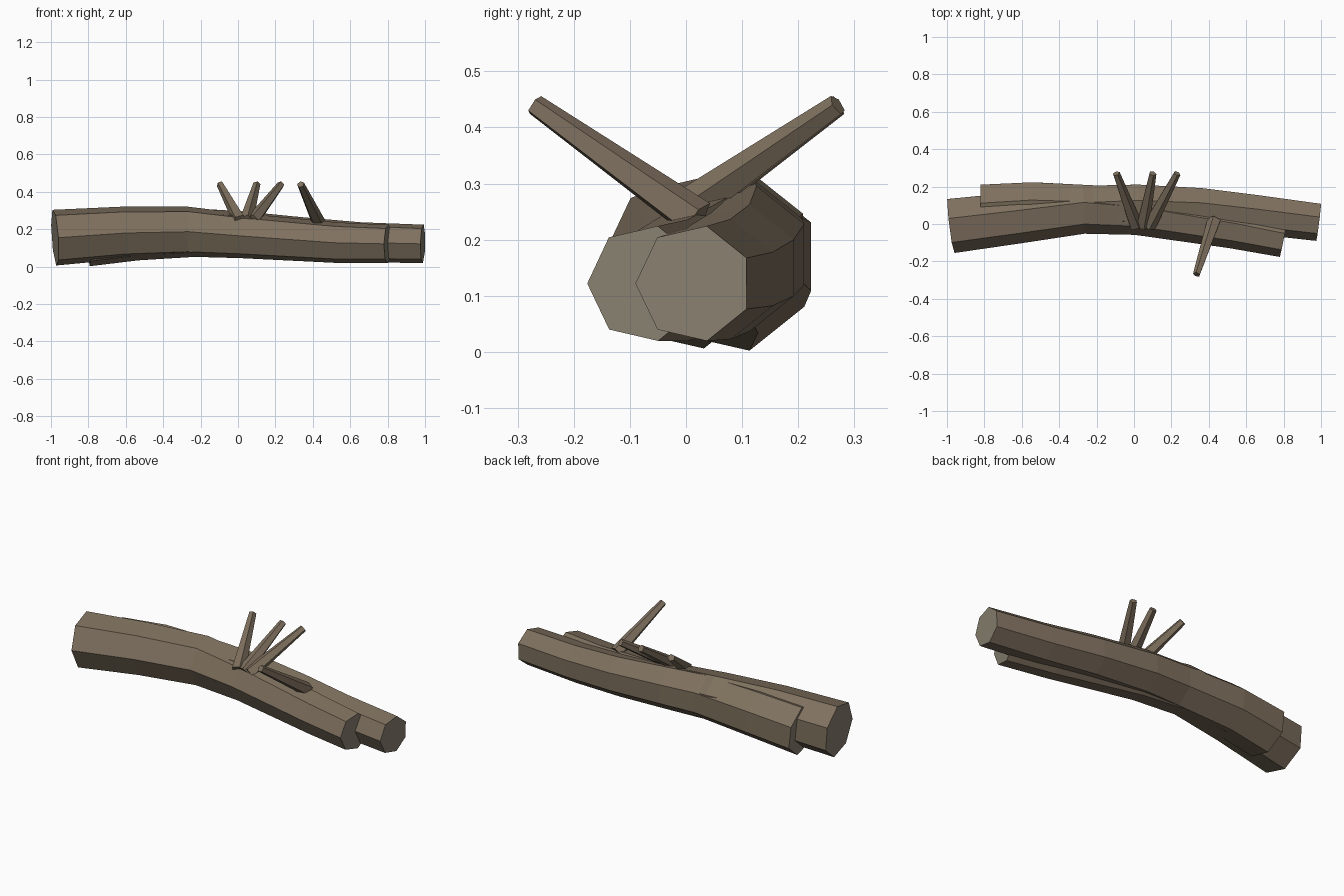
import bpy, bmesh, math
from mathutils import Vector

if "Cube" in bpy.data.objects:
    bpy.data.objects.remove(bpy.data.objects["Cube"])


def material(name, color):
    m = bpy.data.materials.new(name)
    m.diffuse_color = (*color, 1)
    m.use_nodes = True
    m.node_tree.nodes["Principled BSDF"].inputs["Base Color"].default_value = m.diffuse_color
    return m


bark = material("bark", (0.21, 0.163, 0.112))
cut_wood = material("cut_wood", (0.25, 0.22, 0.165))


def tube(name, points, sides, end_mat):
    """Flat-faced tube through (x, y, z, radius) points with capped ends."""
    bm = bmesh.new()
    pos = [Vector(p[:3]) for p in points]
    rings = []
    for i, p in enumerate(pos):
        t = (pos[min(i + 1, len(pos) - 1)] - pos[max(i - 1, 0)]).normalized()
        side = Vector((0, 0, 1)).cross(t).normalized()
        up = t.cross(side)
        ring = []
        for k in range(sides):
            a = math.pi + 2 * math.pi * k / sides
            ring.append(bm.verts.new(p + points[i][3] * (side * math.cos(a) + up * math.sin(a))))
        rings.append(ring)
    for r0, r1 in zip(rings, rings[1:]):
        for k in range(sides):
            n = (k + 1) % sides
            bm.faces.new((r0[k], r0[n], r1[n], r1[k]))
    for ring in (rings[0], rings[-1]):
        bm.faces.new(ring).material_index = 1
    bmesh.ops.recalc_face_normals(bm, faces=bm.faces)
    me = bpy.data.meshes.new(name)
    bm.to_mesh(me)
    bm.free()
    me.materials.append(bark)
    me.materials.append(end_mat)
    ob = bpy.data.objects.new(name, me)
    bpy.context.collection.objects.link(ob)
    return ob


# Two bent seven-sided logs lying side by side
tube("front_log", [(-0.978, -0.003, 0.155, 0.153), (-0.62, 0.04, 0.18, 0.144),
                   (-0.27, 0.085, 0.187, 0.137), (0.02, 0.064, 0.165, 0.123),
                   (0.53, -0.02, 0.128, 0.111), (0.80, -0.073, 0.122, 0.105)], 7, cut_wood)
tube("back_log", [(-0.805, 0.08, 0.143, 0.145), (-0.54, 0.097, 0.17, 0.140),
                  (-0.20, 0.088, 0.182, 0.131), (0.02, 0.098, 0.174, 0.125),
                  (0.35, 0.088, 0.15, 0.116), (0.65, 0.056, 0.13, 0.11),
                  (0.988, 0.014, 0.122, 0.105)], 7, cut_wood)

# Tapered broken-branch stubs: base -> tip
stubs = [((0.01, -0.01, 0.245), (-0.095, 0.27, 0.44)),
         ((0.045, -0.01, 0.245), (0.10, 0.27, 0.44)),
         ((0.08, -0.01, 0.245), (0.23, 0.27, 0.44)),
         ((0.43, 0.02, 0.235), (0.335, -0.27, 0.44))]
for i, (base, tip) in enumerate(stubs):
    tube(f"branch_stub_{i + 1}", [(*base, 0.038), (*tip, 0.02)], 5, bark)
